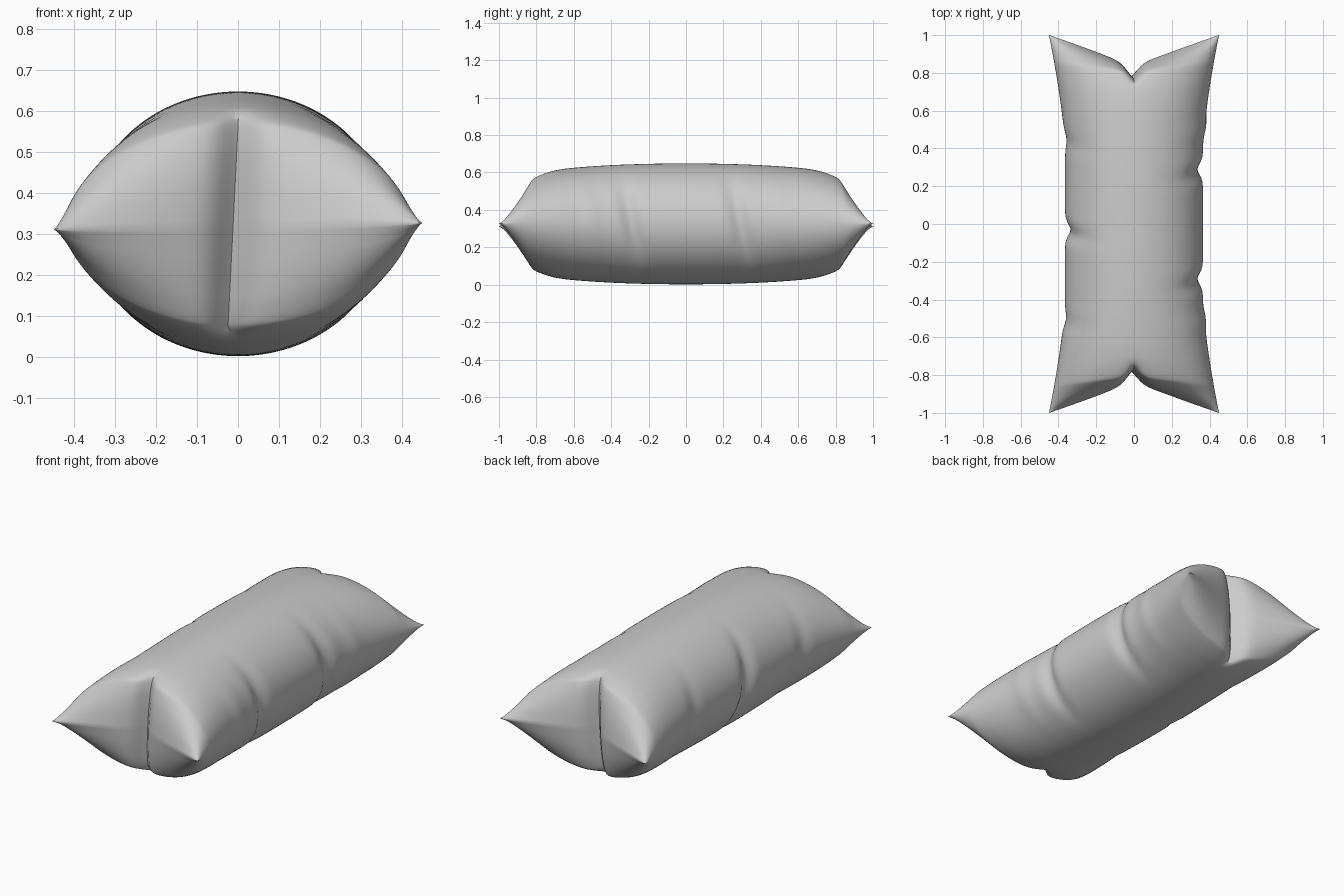
import bpy, bmesh, math

cube = bpy.data.objects.get("Cube")
if cube:
    bpy.data.objects.remove(cube)

MID = 0.325      # height of the seam
AROUND = 160     # points in one cross-section
SUB = 9          # rings per profile step

# Half-length profile: (y on the centre line, half height, corner flare)
PROFILE = [(0, .323, 0), (.2, .321, 0), (.4, .314, 0), (.58, .302, .03),
           (.68, .29, .08), (.73, .275, .16), (.755, .245, .3), (.768, .2, .5),
           (.774, .15, .7), (.778, .09, .86), (.78, .01, 1)]

# Side wrinkles: (side, y, depth, width)
DENTS = [(1, .29, .03, .045), (1, -.29, .03, .045), (-1, -.03, .03, .045),
         (1, .52, -.008, .05), (1, -.5, -.008, .05),
         (-1, .45, .01, .05), (-1, -.5, .012, .05)]


def catmull(a, b, c, d, t):
    return .5 * (2 * b + (c - a) * t + (2 * a - 5 * b + 4 * c - d) * t * t
                 + (3 * b - a - 3 * c + d) * t ** 3)


def stations():
    first = (-PROFILE[1][0], PROFILE[1][1], 0)
    pts = [first] + PROFILE + [PROFILE[-1]]
    out = []
    for i in range(len(PROFILE) - 1):
        for s in range(SUB):
            out.append([catmull(*col, s / SUB) for col in zip(*pts[i:i + 4])])
    return out + [list(PROFILE[-1])]


def smooth(t):
    t = max(0, min(1, t))
    return t * t * (3 - 2 * t)


def point(end, y0, h, g, a):
    u, c = math.sin(a), math.cos(a)
    pinch = smooth((.295 - h) / .05)
    # the end seam runs out to the corners and is pinched in at the middle
    notch = .055 * (1 - math.exp(-(abs(u) / .1) ** 1.5))
    y = y0 + pinch * notch + g * .165 * abs(u)
    w = .365 + .085 * (max(0, y - .4) / .6) ** 1.4
    power = 1 + .25 * g * (1 - smooth((g - .9) / .1))
    z = math.copysign(h * abs(c) ** power, c)
    x = u * w
    # wrinkles along both long sides, leaning slightly
    for side, dy, depth, width in DENTS:
        if u * side > 0:
            lean = end * y - dy + .2 * z
            x -= side * depth * abs(u) ** 3 * math.exp(-(lean / width) ** 2)
    # centre crease leans, and the seam is a little higher on one side
    x += pinch * math.exp(-(u / .25) ** 2) * (-.012 + .05 * z)
    z += .008 * u * g - .006 * g
    return x, end * y, MID + z


# Stuffed pillow body
bm = bmesh.new()
half = stations()
rows = [(-1, s) for s in reversed(half[1:])] + [(1, s) for s in half]
angles = [2 * math.pi * i / AROUND for i in range(AROUND)]
rings = [[bm.verts.new(point(e, *s, a)) for a in angles] for e, s in rows]
for r0, r1 in zip(rings, rings[1:]):
    for i in range(AROUND):
        j = (i + 1) % AROUND
        bm.faces.new((r0[i], r0[j], r1[j], r1[i]))

# Flat seam strip closing each end, joining upper and lower edge
quarter = AROUND // 4
for ring in (rings[0], rings[-1]):
    upper = [ring[i % AROUND] for i in range(-quarter, quarter + 1)]
    lower = [ring[(2 * quarter - i) % AROUND] for i in range(-quarter, quarter + 1)]
    for i in range(2 * quarter):
        quad = [upper[i], upper[i + 1], lower[i + 1], lower[i]]
        bm.faces.new(list(dict.fromkeys(quad)))
bmesh.ops.recalc_face_normals(bm, faces=bm.faces)

mesh = bpy.data.meshes.new("pillow")
bm.to_mesh(mesh)
bm.free()
pillow = bpy.data.objects.new("pillow", mesh)
bpy.context.collection.objects.link(pillow)

# Plain grey cloth
cloth = bpy.data.materials.new("grey cloth")
cloth.use_nodes = True
colour = (.6, .6, .6, 1)
cloth.diffuse_color = colour
cloth.node_tree.nodes["Principled BSDF"].inputs["Base Color"].default_value = colour
mesh.materials.append(cloth)

bpy.ops.object.select_all(action='DESELECT')
pillow.select_set(True)
bpy.context.view_layer.objects.active = pillow
bpy.ops.object.shade_smooth_by_angle(angle=math.radians(50))
